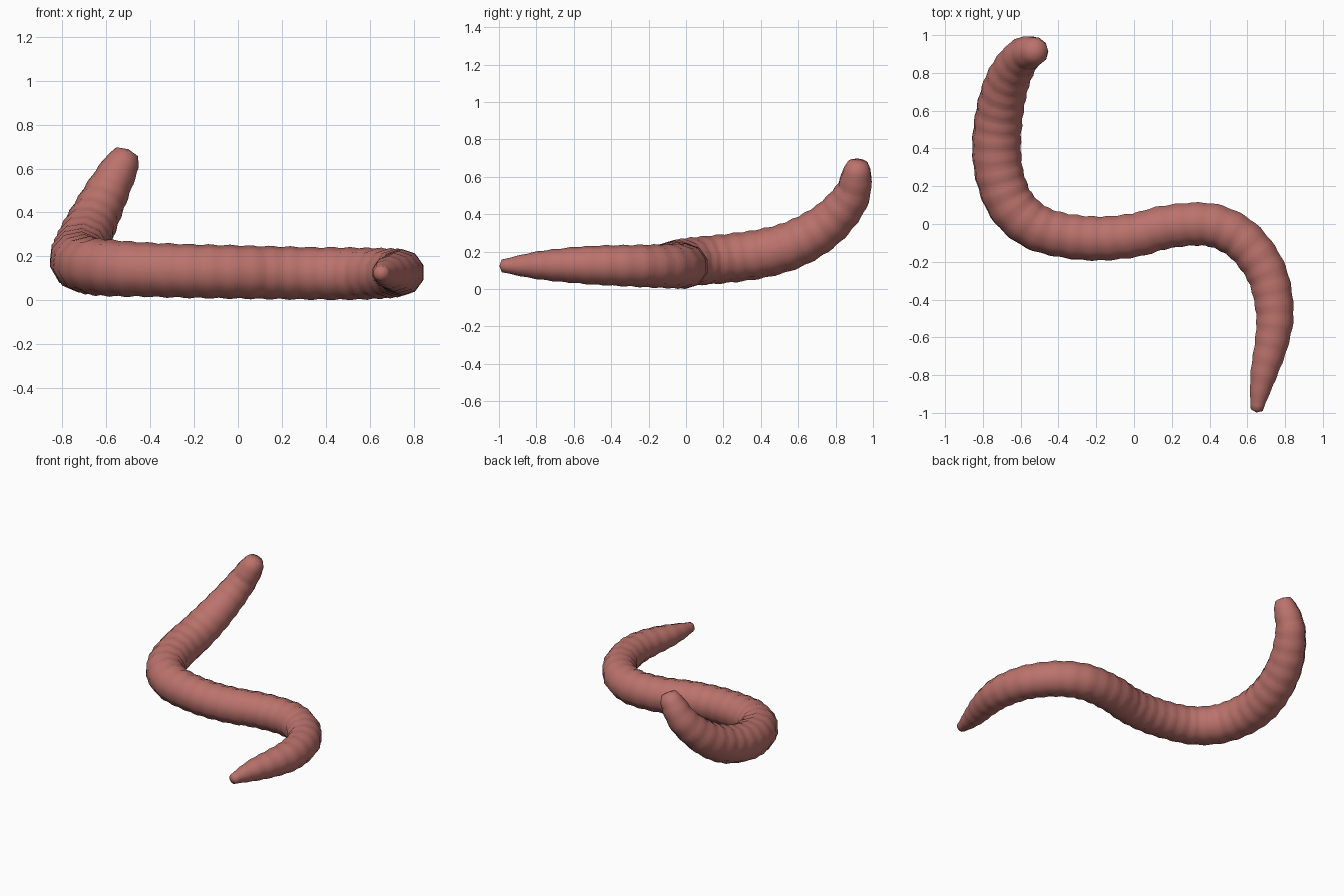
import bpy, bmesh, math
from mathutils import Vector

if "Cube" in bpy.data.objects:
    bpy.data.objects.remove(bpy.data.objects["Cube"])

SIDES = 10
RING_SPACING = 0.0235
RIPPLE = 0.094      # length of one body segment

# Centre line from tail to head: x, y, z, radius
PATH = [
    (0.65, -0.985, 0.137, 0.033), (0.664, -0.90, 0.138, 0.053), (0.69, -0.78, 0.14, 0.076),
    (0.73, -0.62, 0.141, 0.094), (0.745, -0.46, 0.14, 0.105), (0.702, -0.26, 0.137, 0.112),
    (0.59, -0.10, 0.135, 0.117), (0.46, -0.02, 0.135, 0.119), (0.33, 0.0, 0.136, 0.119),
    (0.15, -0.02, 0.139, 0.120), (0.0, -0.06, 0.142, 0.121), (-0.2, -0.077, 0.146, 0.122),
    (-0.4, -0.055, 0.152, 0.123), (-0.54, -0.005, 0.158, 0.127), (-0.65, 0.10, 0.166, 0.13),
    (-0.71, 0.25, 0.18, 0.131), (-0.728, 0.40, 0.202, 0.131), (-0.717, 0.55, 0.242, 0.128),
    (-0.69, 0.69, 0.312, 0.122), (-0.65, 0.80, 0.40, 0.112), (-0.59, 0.89, 0.52, 0.098),
    (-0.524, 0.915, 0.645, 0.077), (-0.505, 0.919, 0.69, 0.053),
]


def catmull(a, b, c, d, t):
    return 0.5 * (2 * b + (c - a) * t + (2 * a - 5 * b + 4 * c - d) * t * t
                  + (3 * b - a - 3 * c + d) * t ** 3)


# Resample the path at even spacing
pts = [Vector(p) for p in PATH]
pts = [2 * pts[0] - pts[1]] + pts + [2 * pts[-1] - pts[-2]]
fine = [catmull(*pts[i:i + 4], k / 40) for i in range(len(pts) - 3) for k in range(40)]
fine.append(pts[-2])
samples, total = [(fine[0], 0.0)], 0.0
for p, q in zip(fine, fine[1:]):
    total += (q.xyz - p.xyz).length
    if total - samples[-1][1] >= RING_SPACING:
        samples.append((q, total))
samples[-1] = (fine[-1], total)

# Body: rings of vertices skinned along the path, with a gentle segment ripple
bm = bmesh.new()
rings, up = [], Vector((0, 0, 1))
for i, (p, s) in enumerate(samples):
    a = samples[max(i - 1, 0)][0].xyz
    b = samples[min(i + 1, len(samples) - 1)][0].xyz
    tangent = (b - a).normalized()
    up = (up - tangent * up.dot(tangent)).normalized()
    side = tangent.cross(up)
    r = p.w * (1 + 0.025 * math.cos(math.tau * s / RIPPLE))
    rings.append([bm.verts.new(p.xyz + r * (math.cos(t) * up + math.sin(t) * side))
                  for t in (math.tau * k / SIDES for k in range(SIDES))])
for r0, r1 in zip(rings, rings[1:]):
    for k in range(SIDES):
        n = (k + 1) % SIDES
        bm.faces.new((r0[k], r0[n], r1[n], r1[k]))

# Blunt tips
for ring, (p, _), (q, _) in ((rings[0], samples[0], samples[1]),
                             (rings[-1], samples[-1], samples[-2])):
    tip = bm.verts.new(p.xyz + (p.xyz - q.xyz).normalized() * 0.013)
    for k in range(SIDES):
        bm.faces.new((ring[k], ring[(k + 1) % SIDES], tip))
bmesh.ops.recalc_face_normals(bm, faces=bm.faces)
low = min(v.co.z for v in bm.verts)
bmesh.ops.translate(bm, verts=bm.verts, vec=(0, 0, -low))
for f in bm.faces:
    f.smooth = True

mesh = bpy.data.meshes.new("worm_body")
bm.to_mesh(mesh)
bm.free()
skin = bpy.data.materials.new("dusty pink skin")
skin.diffuse_color = (0.50, 0.17, 0.15, 1)
skin.use_nodes = True
skin.node_tree.nodes["Principled BSDF"].inputs["Base Color"].default_value = skin.diffuse_color
mesh.materials.append(skin)
bpy.context.collection.objects.link(bpy.data.objects.new("worm_body", mesh))
